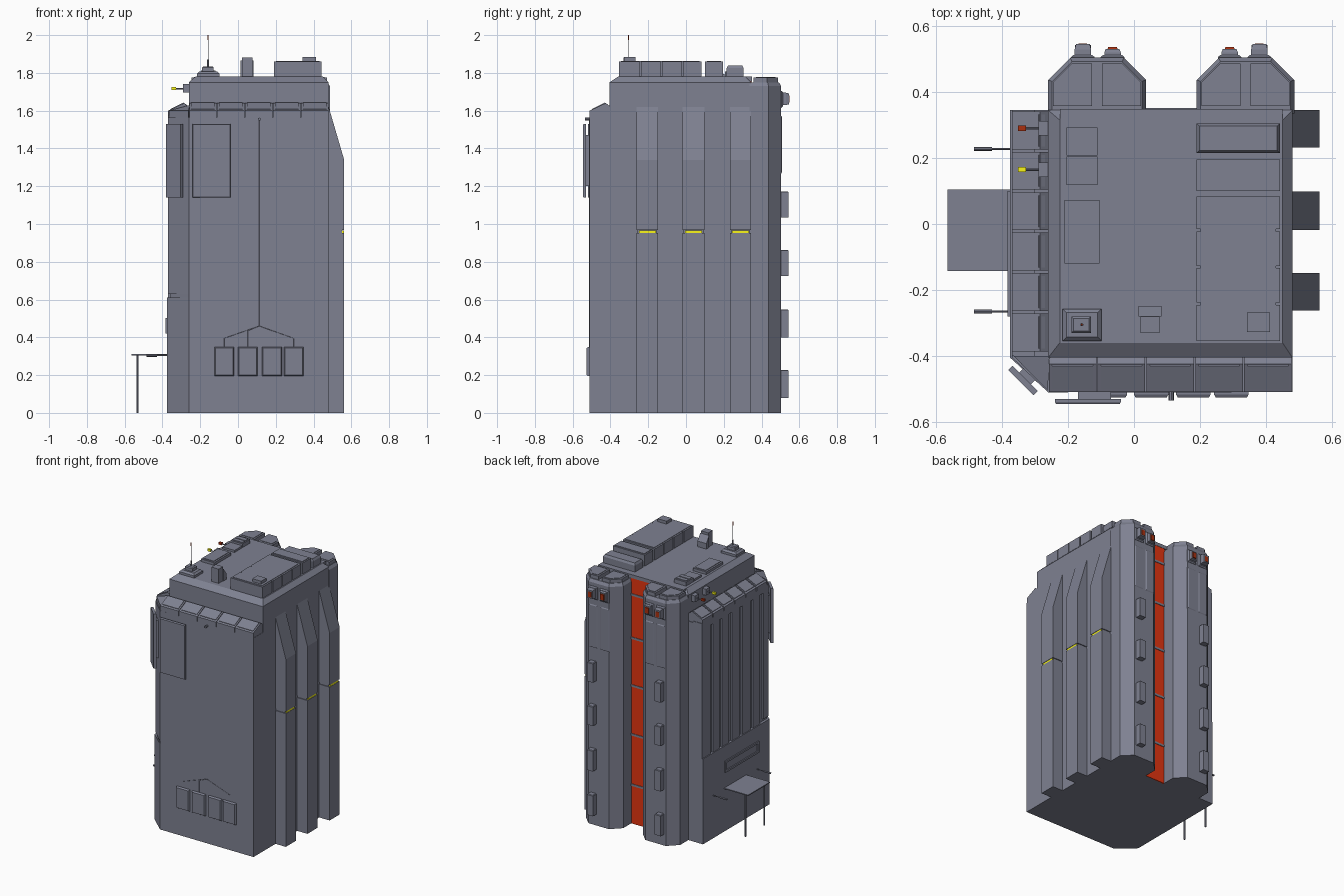
import bpy, bmesh
from math import radians
from mathutils import Matrix, Vector


def material(name, rgb):
    m = bpy.data.materials.new(name)
    m.diffuse_color = (*rgb, 1)
    return m


SLATE = material("slate", (0.21, 0.22, 0.285))
RED = material("red", (0.78, 0.035, 0.005))
DARK_RED = material("dark_red", (0.4, 0.03, 0.005))
YELLOW = material("yellow", (0.95, 0.92, 0.01))


def finish(name, bm, mat=None):
    bmesh.ops.recalc_face_normals(bm, faces=bm.faces)
    me = bpy.data.meshes.new(name)
    bm.to_mesh(me)
    bm.free()
    ob = bpy.data.objects.new(name, me)
    bpy.context.collection.objects.link(ob)
    me.materials.append(mat or SLATE)
    return ob


def loft(name, rings, mat=None):
    """Closed solid through rings of equal point count."""
    bm = bmesh.new()
    vs = [[bm.verts.new(p) for p in r] for r in rings]
    n = len(rings[0])
    for a, b in zip(vs, vs[1:]):
        for i in range(n):
            bm.faces.new((a[i], a[(i + 1) % n], b[(i + 1) % n], b[i]))
    bm.faces.new(vs[0][::-1])
    bm.faces.new(vs[-1])
    return finish(name, bm, mat)


def plan(name, pts, z0, z1):
    return loft(name, [[(x, y, z) for x, y in pts] for z in (z0, z1)])


def rect(x0, x1, y0, y1, z, inset=0):
    i = inset
    return [(x0 + i, y0 + i, z), (x1 - i, y0 + i, z), (x1 - i, y1 - i, z), (x0 + i, y1 - i, z)]


def box(name, x0, x1, y0, y1, z0, z1, mat=None, bevel=0):
    """Box, with optional chamfer round its top."""
    rings = [rect(x0, x1, y0, y1, z0)]
    if bevel:
        rings.append(rect(x0, x1, y0, y1, z1 - bevel))
    rings.append(rect(x0, x1, y0, y1, z1, bevel))
    return loft(name, rings, mat)


def lidded_box(name, x0, x1, y0, y1, z0, z1, rim=0.01):
    """Box with a thin raised lid."""
    box(name, x0, x1, y0, y1, z0, z1 - 0.004)
    box(name + "_lid", x0 + rim, x1 - rim, y0 + rim, y1 - rim, z0, z1)


def wall_box(name, x0, x1, z0, z1, y_back, y_face, inset=0.008, mat=None):
    """Box on a front or back wall, its outer face slightly smaller."""
    def ring(y, i):
        return [(x0 + i, y, z0 + i), (x1 - i, y, z0 + i), (x1 - i, y, z1 - i), (x0 + i, y, z1 - i)]
    return loft(name, [ring(y_back, 0), ring(y_back + (y_face - y_back) * 0.6, 0), ring(y_face, inset)], mat)


def rod(name, a, b, r, mat=None, sides=8):
    a, b = Vector(a), Vector(b)
    d = b - a
    bm = bmesh.new()
    m = Matrix.Translation((a + b) / 2) @ d.to_track_quat('Z', 'Y').to_matrix().to_4x4()
    bmesh.ops.create_cone(bm, cap_ends=True, segments=sides, radius1=r, radius2=r, depth=d.length, matrix=m)
    return finish(name, bm, mat)


# Main tower: base storey, recessed upper core and left-wall pilasters
def footprint(x):
    return [(x, 0.345), (x, -0.405), (-0.26, -0.51), (0.48, -0.51), (0.48, 0.345)]


plan("tower_base", footprint(-0.376), 0, 0.61)
plan("tower_core", footprint(-0.358), 0.61, 1.565)
plan("corner_facing", [(-0.37, -0.345), (-0.37, -0.405), (-0.26, -0.511), (-0.2, -0.511), (-0.2, -0.345)], 0.63, 1.565)
for y0, y1 in [(-0.31, -0.23), (-0.2, -0.11), (-0.08, 0.01), (0.04, 0.12), (0.15, 0.225), (0.25, 0.345)]:
    box("left_pilaster", -0.37, -0.34, y0, y1, 0.61, 1.565)
box("left_cornice", -0.37, -0.3, -0.4, 0.345, 1.53, 1.575)
# Upper block with chamfered roof edges
x0, x1, y0, y1 = -0.26, 0.48, -0.405, 0.345
loft("upper_block", [rect(x0, x1, y0, y1, 1.55), rect(x0, x1, y0, y1, 1.75),
                     [(-0.225, -0.36, 1.78), (0.45, -0.36, 1.78), (0.45, 0.315, 1.78), (-0.225, 0.315, 1.78)]])
box("roof_back_strip", -0.225, 0.45, 0.3, 0.349, 1.755, 1.78)

# Sloped cornice blocks along the front and left ledges
profile = [(0, 1.56), (0, 1.6), (0.085, 1.64), (0.11, 1.62), (0.11, 1.56)]
inner = [(0.012, 1.57), (0.012, 1.609), (0.08, 1.642), (0.1, 1.63), (0.1, 1.57)]
for i in range(5):
    a = -0.26 + i * 0.148
    for nm, pf, g in (("front_cornice_block", profile, 0.002), ("front_cornice_panel", inner, 0.012)):
        loft(nm, [[(x, -0.51 + d, z) for d, z in pf] for x in (a + g, a + 0.148 - g)])
for i in range(6):
    a = -0.39 + i * 0.1225
    for nm, pf, g in (("left_cornice_block", profile, 0.004), ("left_cornice_panel", inner, 0.013)):
        loft(nm, [[(-0.37 + d, y, z) for d, z in pf] for y in (a + g, a + 0.1225 - g)])
loft("corner_cornice", [[(-0.365, -0.4, z), (-0.262, -0.505, z), (-0.255, -0.4, z + t)]
                        for z, t in ((1.56, 0), (1.6, 0.03))])

# Right-hand buttresses with sloped heads and a lit groove
for y0, y1 in [(-0.262, -0.148), (-0.018, 0.098), (0.232, 0.345)]:
    box("buttress_lower", 0.45, 0.562, y0, y1, 0, 0.953)
    loft("buttress_upper", [[(0.45, y, 0.967), (0.562, y, 0.967), (0.562, y, 1.34), (0.48, y, 1.62), (0.45, y, 1.62)]
                            for y in (y0, y1)])
    box("buttress_groove", 0.45, 0.55, y0 + 0.006, y1 - 0.006, 0.95, 0.97)
    box("buttress_light", 0.49, 0.56, y0 + 0.012, y1 - 0.012, 0.953, 0.966, YELLOW)

# Rear pillars: chamfered plan, roof slabs, lamps, panels and cooling units
for px, lamps in ((-0.26, (-0.155, -0.065)), (0.19, (0.38, 0.29))):
    w = 0.296

    def ring(z, i):
        return [(px + i, 0.335, z), (px + i, 0.437 - i * 0.4, z), (px + 0.067 + i * 0.4, 0.504 - i, z),
                (px + w - 0.067 - i * 0.4, 0.504 - i, z), (px + w - i, 0.437 - i * 0.4, z), (px + w - i, 0.335, z)]
    loft("rear_pillar", [ring(0, 0), ring(1.73, 0), ring(1.75, 0.012)])
    c = px + w / 2
    for s in (-1, 1):
        for nm, a, z in (("pillar_roof_slab", 0.0, 1.775), ("pillar_roof_plate", 0.012, 1.778)):
            pts = [(c + s * (0.015 + a), 0.358 + a), (c + s * (0.133 - a), 0.358 + a),
                   (c + s * (0.133 - a), 0.43 - a * 0.5), (c + s * (0.077 - a * 0.5), 0.486 - a), (c + s * (0.015 + a), 0.486 - a)]
            plan(nm, pts, 1.74, z)
    for k, lx in enumerate(lamps):
        d = 0.01 * (1 - k)
        wall_box("lamp_plate", lx - 0.036, lx + 0.036, 1.615, 1.705, 0.495, 0.513)
        wall_box("lamp_housing", lx - 0.025, lx + 0.025, 1.63, 1.695, 0.505, 0.53 + d + d / 2, 0.004)
        wall_box("lamp_lens", lx - 0.015, lx + 0.015, 1.64, 1.682, 0.52, 0.537 + d, 0.002, DARK_RED)
        wall_box("rear_panel", lx - 0.036, lx + 0.036, 1.265, 1.575, 0.495, 0.508)
    for z in (0.08, 0.4, 0.725, 1.035):
        lx = lamps[0]
        box("cooling_unit", lx - 0.024, lx + 0.024, 0.5, 0.543, z, z + 0.148 - 0.01 * (z > 0.6), bevel=0.004)

# Red light strip between the pillars with crossbars
box("red_strip", 0.035, 0.192, 0.33, 0.347, 0.0, 1.757, RED)
for z in (0.27, 0.63, 0.98, 1.32, 1.63):
    box("strip_crossbar", 0.035, 0.192, 0.335, 0.351, z, z + 0.015)

# Front signboards: flat board and one across the chamfered corner
wall_box("front_sign", -0.24, -0.04, 1.14, 1.53, -0.53, -0.545, 0.003)
wall_box("front_sign_back", -0.17, -0.07, 1.2, 1.47, -0.5, -0.535, 0)
for nm, w, t0, t1, z0, z1 in (("corner_sign", 0.054, 0.0, 0.018, 1.14, 1.53), ("corner_sign_mount", 0.025, -0.04, 0.01, 1.2, 1.47)):
    ob = box(nm, -w, w, -t1, -t0, z0, z1)
    ob.data.transform(Matrix.Translation((-0.33, -0.468, 0)) @ Matrix.Rotation(radians(-45), 4, 'Z'))

# Front utility boxes and their cables
for x in (-0.125, 0.0, 0.128, 0.243):
    wall_box("utility_box", x, x + 0.104, 0.195, 0.348, -0.505, -0.526, 0.005)
    bend = (x + 0.052, -0.512, 0.395 + 0.04 * (-0.1 < x < 0.13))
    rod("cable_drop", (x + 0.052, -0.512, 0.345), bend, 0.0007, sides=4)
    rod("cable_branch", bend, (0.113, -0.512, 0.46), 0.0007, sides=4)
rod("main_cable", (0.113, -0.5115, 0.46), (0.113, -0.5115, 1.56), 0.0008, sides=4)
rod("cable_knob", (0.113, -0.505, 1.555), (0.113, -0.535, 1.555), 0.008)

# Entrance canopy, posts, wall poles and window on the left
box("canopy", -0.565, -0.37, -0.143, 0.105, 0.304, 0.311)
box("canopy_lamp", -0.485, -0.43, -0.06, 0.02, 0.296, 0.305)
for y in (-0.125, 0.088):
    rod("canopy_post", (-0.532, y, 0), (-0.532, y, 0.306), 0.006)
for y in (-0.265, 0.228):
    rod("wall_pole", (-0.37, y, 0.305), (-0.44, y, 0.305), 0.003)
    rod("wall_pole_tip", (-0.43, y, 0.305), (-0.485, y, 0.305), 0.006)
for nm, a in (("window_sill", (-0.28, 0.1, 0.42, 0.434)), ("window_head", (-0.28, 0.1, 0.488, 0.502)),
              ("window_jamb", (-0.28, -0.266, 0.434, 0.488)), ("window_jamb", (0.086, 0.1, 0.434, 0.488))):
    box(nm, -0.384, -0.37, *a)

# Roof: machinery housings on the right, the first four joined by a spine
for a, b in [(-0.355, -0.246), (-0.238, -0.134), (-0.127, -0.022), (-0.015, 0.083)]:
    box("roof_housing", 0.19, 0.442, a, b, 1.77, 1.86)
box("housing_spine", 0.202, 0.43, -0.343, 0.072, 1.77, 1.863)
lidded_box("fifth_housing", 0.19, 0.442, 0.1, 0.195, 1.77, 1.863)
loft("rear_housing", [rect(0.19, 0.442, 0.215, 0.305, 1.77), rect(0.19, 0.442, 0.215, 0.305, 1.825),
                      rect(0.198, 0.434, 0.223, 0.297, 1.84)])
box("roof_hatch", 0.342, 0.412, -0.327, -0.268, 1.85, 1.884)
# Roof: low vents on the left
lidded_box("roof_vent_long", -0.21, -0.104, -0.12, 0.072, 1.77, 1.803, 0.012)
box("roof_vent_mid", -0.205, -0.11, 0.118, 0.205, 1.77, 1.795)
box("roof_vent_rear", -0.205, -0.11, 0.207, 0.292, 1.77, 1.808)
for y in (0.217, 0.252):
    box("vent_louvre", -0.197, -0.118, y, y + 0.028, 1.8, 1.812)
# Roof: chimney with sloped cowl
box("chimney", 0.02, 0.078, -0.33, -0.28, 1.77, 1.882)
loft("chimney_cowl", [[(x, -0.28, 1.77), (x, -0.248, 1.77), (x, -0.248, 1.82), (x, -0.28, 1.865)] for x in (0.013, 0.083)])
# Roof: stepped antenna
box("antenna_base", -0.217, -0.098, -0.355, -0.257, 1.77, 1.808, bevel=0.012)
box("antenna_plinth", -0.19, -0.13, -0.33, -0.28, 1.8, 1.835, bevel=0.006)
rod("antenna_foot", (-0.158, -0.305, 1.83), (-0.158, -0.305, 1.87), 0.005)
rod("antenna_mast", (-0.158, -0.305, 1.83), (-0.158, -0.305, 1.98), 0.0015)
rod("antenna_tip", (-0.158, -0.305, 1.975), (-0.158, -0.305, 2.0), 0.003, DARK_RED)
# Beacons reaching over the left ledge
for y, m in ((0.29, DARK_RED), (0.165, YELLOW)):
    box("beacon_mount", -0.29, -0.25, y - 0.022, y + 0.022, 1.695, 1.74)
    rod("beacon_arm", (-0.28, y, 1.717), (-0.335, y, 1.717), 0.004)
    box("beacon_head", -0.352, -0.328, y - 0.008, y + 0.008, 1.71, 1.726, m)
